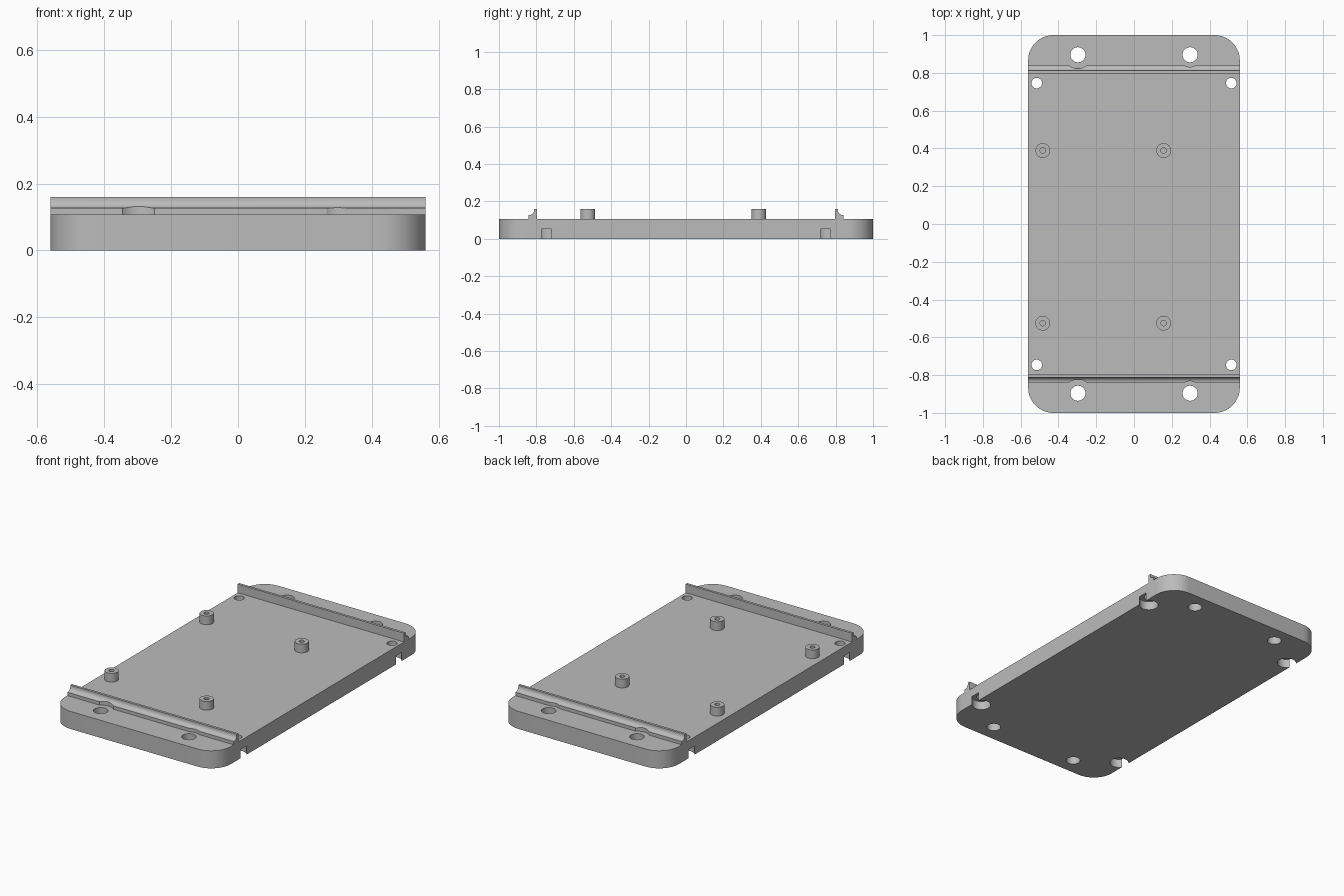
import bpy, bmesh, math

if "Cube" in bpy.data.objects:
    bpy.data.objects.remove(bpy.data.objects["Cube"], do_unlink=True)

HALF_X, HALF_Y, CORNER = 0.56, 1.0, 0.133
PLATE, TOP = 0.107, 0.16
MOUNT_X, MOUNT_Y = 0.297, 0.896
SCREW_X, SCREW_Y = 0.515, 0.746

grey = bpy.data.materials.new("plain grey")
grey.use_nodes = True
grey.diffuse_color = (0.5, 0.5, 0.5, 1)
grey.node_tree.nodes["Principled BSDF"].inputs["Base Color"].default_value = (0.5, 0.5, 0.5, 1)


def prism(name, points, offset):
    """Solid made by sweeping a closed outline of 3D points along an offset."""
    bm = bmesh.new()
    face = bm.faces.new([bm.verts.new(p) for p in points])
    swept = bmesh.ops.extrude_face_region(bm, geom=[face])["geom"]
    bmesh.ops.translate(bm, vec=offset,
                        verts=[v for v in swept if isinstance(v, bmesh.types.BMVert)])
    bmesh.ops.recalc_face_normals(bm, faces=bm.faces)
    mesh = bpy.data.meshes.new(name)
    bm.to_mesh(mesh)
    bm.free()
    mesh.materials.append(grey)
    obj = bpy.data.objects.new(name, mesh)
    bpy.context.collection.objects.link(obj)
    return obj


def arc(cx, cy, r, start, end, steps):
    angles = [math.radians(start + (end - start) * i / steps) for i in range(steps + 1)]
    return [(cx + r * math.cos(a), cy + r * math.sin(a)) for a in angles]


def cylinder(name, x, y, r, z0, z1):
    ring = arc(x, y, r, 0, 360, 48)[:-1]
    return prism(name, [(px, py, z0) for px, py in ring], (0, 0, z1 - z0))


def drill(obj, x, y, r, z0, z1):
    """Cut a round hole and remove the cutter."""
    cutter = cylinder("cutter", x, y, r, z0, z1)
    cutter.hide_render = True
    mod = obj.modifiers.new("hole", 'BOOLEAN')
    mod.operation, mod.solver, mod.object = 'DIFFERENCE', 'EXACT', cutter
    bpy.context.view_layer.objects.active = obj
    bpy.ops.object.modifier_apply(modifier=mod.name)
    bpy.data.objects.remove(cutter, do_unlink=True)


# Base plate with rounded corners
outline = []
for i, (sx, sy) in enumerate([(1, 1), (-1, 1), (-1, -1), (1, -1)]):
    outline += arc(sx * (HALF_X - CORNER), sy * (HALF_Y - CORNER), CORNER,
                   90 * i, 90 * i + 90, 16)
plate = prism("base_plate", [(x, y, 0) for x, y in outline], (0, 0, PLATE))
parts = [plate]

# Mounting holes, and screw holes with recesses that break through the sides
for sx in (-1, 1):
    for sy in (-1, 1):
        drill(plate, sx * MOUNT_X, sy * MOUNT_Y, 0.04, -0.1, 0.3)
        drill(plate, sx * SCREW_X, sy * SCREW_Y, 0.028, -0.1, 0.3)
        drill(plate, sx * SCREW_X, sy * SCREW_Y, 0.053, -0.1, 0.053)

# Cross rails: stepped foot, concave fillet, thin wall, relieved near the holes
profile = [(0.797, PLATE), (0.841, PLATE), (0.841, 0.127)]
profile += arc(0.838, 0.153, 0.026, 270, 180, 10) + [(0.812, TOP), (0.797, TOP)]
for name, sy in (("front_rail", -1), ("back_rail", 1)):
    rail = prism(name, [(-HALF_X, sy * y, z) for y, z in profile], (2 * HALF_X, 0, 0))
    drill(rail, -MOUNT_X, sy * MOUNT_Y, 0.073, 0.05, 0.3)
    drill(rail, MOUNT_X, sy * MOUNT_Y, 0.064, 0.05, 0.3)
    parts.append(rail)

# Hollow standoffs
for side, x in (("right", -0.483), ("left", 0.157)):
    for end, y in (("front", -0.525), ("back", 0.389)):
        post = cylinder(f"{end}_{side}_standoff", x, y, 0.039, PLATE, TOP)
        drill(post, x, y, 0.0145, 0.05, 0.3)
        parts.append(post)

bpy.ops.object.select_all(action='DESELECT')
for obj in parts:
    obj.select_set(True)
bpy.context.view_layer.objects.active = plate
bpy.ops.object.shade_smooth_by_angle(angle=math.radians(30))
